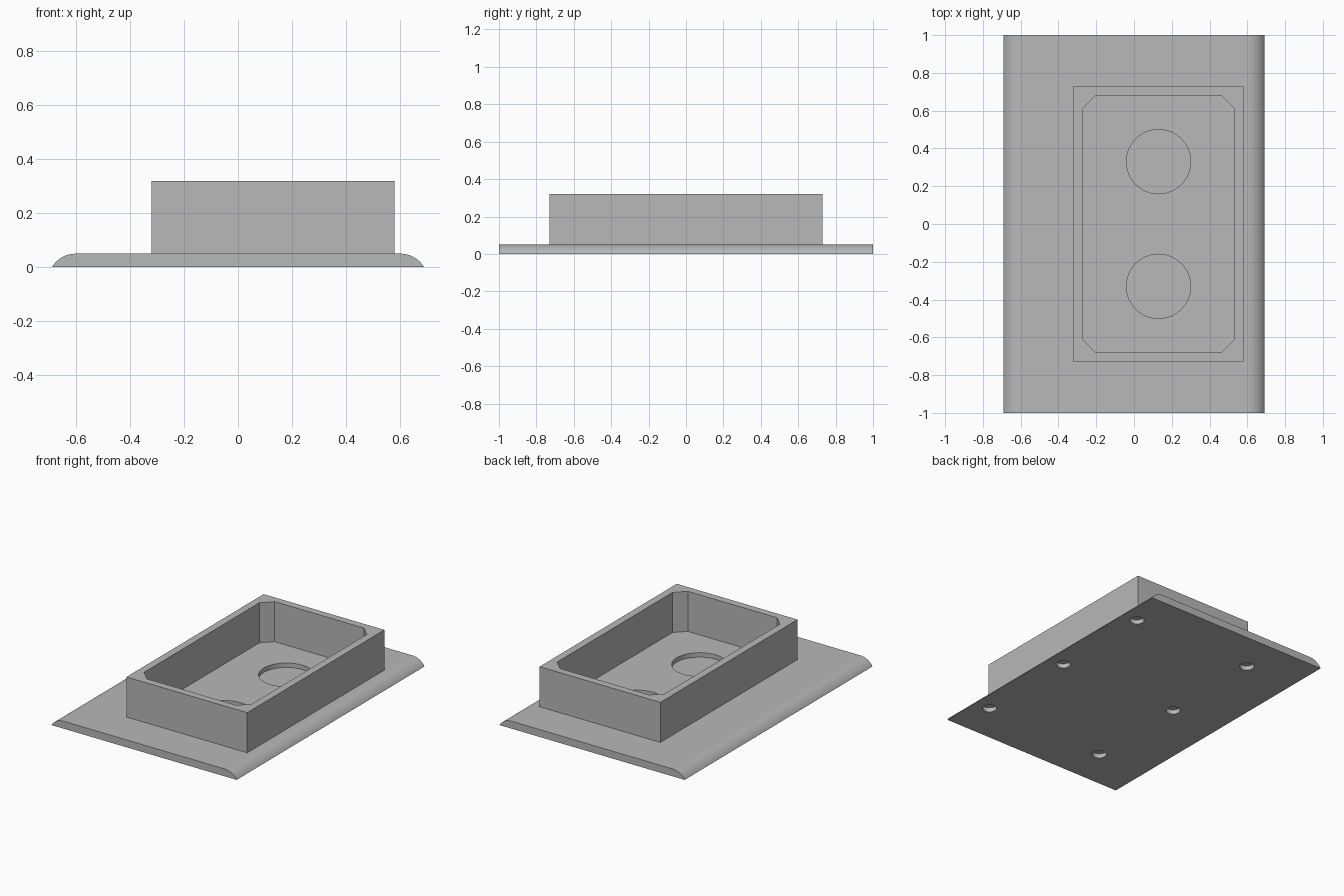
import bpy, bmesh, math
from mathutils import Vector

cube = bpy.data.objects.get("Cube")
if cube:
    bpy.data.objects.remove(cube, do_unlink=True)

grey = bpy.data.materials.new("mid grey")
grey.use_nodes = True
colour = (0.48, 0.48, 0.48, 1)
grey.diffuse_color = colour
grey.node_tree.nodes["Principled BSDF"].inputs["Base Color"].default_value = colour

PLATE_TOP, BOX_TOP = 0.05, 0.32
POCKET_DEPTH = 0.03
BOX_X, BOX_Y = 0.13, 0.73      # box centre in x, half length in y
BOX_HALF = 0.45


def prism(name, outline, offset):
    """Extrude a closed outline of 3D points along an offset."""
    bm = bmesh.new()
    face = bm.faces.new([bm.verts.new(p) for p in outline])
    ext = bmesh.ops.extrude_face_region(bm, geom=[face])
    verts = [v for v in ext["geom"] if isinstance(v, bmesh.types.BMVert)]
    bmesh.ops.translate(bm, verts=verts, vec=Vector(offset))
    bmesh.ops.recalc_face_normals(bm, faces=bm.faces)
    mesh = bpy.data.meshes.new(name)
    bm.to_mesh(mesh)
    bm.free()
    mesh.materials.append(grey)
    obj = bpy.data.objects.new(name, mesh)
    bpy.context.collection.objects.link(obj)
    return obj


def disc(x, y, z, r, n):
    return [(x + r * math.cos(2 * math.pi * i / n),
             y + r * math.sin(2 * math.pi * i / n), z) for i in range(n)]


def cut(target, cutter):
    """Subtract the cutter from the target, then discard the cutter."""
    cutter.hide_render = True
    bpy.ops.object.select_all(action='DESELECT')
    bpy.context.view_layer.objects.active = target
    target.select_set(True)
    mod = target.modifiers.new("cut", 'BOOLEAN')
    mod.operation, mod.solver, mod.object = 'DIFFERENCE', 'EXACT', cutter
    bpy.ops.object.modifier_apply(modifier=mod.name)
    bpy.data.objects.remove(cutter, do_unlink=True)


# Base plate with rounded long edges
half, rim = 0.69, 0.088
radius = (rim ** 2 + PLATE_TOP ** 2) / (2 * PLATE_TOP)
sweep = math.asin(rim / radius)
arc = []
for i in range(11):
    a = sweep * (1 - i / 10)
    arc.append((half - rim + radius * math.sin(a),
                PLATE_TOP - radius * (1 - math.cos(a))))
profile = arc + [(-x, z) for x, z in reversed(arc)]
plate = prism("base_plate", [(x, -1, z) for x, z in profile], (0, 2, 0))

# Two round pockets in the floor of the tray
for y in (-0.33, 0.33):
    cut(plate, prism("pocket_cutter",
                     disc(BOX_X, y, PLATE_TOP - POCKET_DEPTH, 0.17, 64), (0, 0, 0.1)))

# Six small blind holes in the underside
for x in (BOX_X - BOX_HALF, BOX_X + BOX_HALF):
    for y in (-0.72, 0, 0.72):
        cut(plate, prism("hole_cutter", disc(x, y, -0.05, 0.045, 32),
                         (0, 0, 0.05 + POCKET_DEPTH)))

# Open tray wall with chamfered inner corners
signs = [(1, 1), (-1, 1), (-1, -1), (1, -1)]
wall = prism("tray_wall",
             [(BOX_X + sx * BOX_HALF, sy * BOX_Y, PLATE_TOP) for sx, sy in signs],
             (0, 0, BOX_TOP - PLATE_TOP))
ix, iy, ch = BOX_HALF - 0.05, BOX_Y - 0.05, 0.067
inner = []
for sx, sy in signs:
    pair = [(BOX_X + sx * ix, sy * (iy - ch), 0), (BOX_X + sx * (ix - ch), sy * iy, 0)]
    inner += pair if sx == sy else pair[::-1]
cut(wall, prism("tray_cutter", inner, (0, 0, 0.5)))

# Smooth the rounded edges and holes, keep flat areas flat
bpy.ops.object.select_all(action='DESELECT')
plate.select_set(True)
bpy.context.view_layer.objects.active = plate
bpy.ops.object.shade_smooth_by_angle(angle=math.radians(30))
weighted = plate.modifiers.new("weighted normals", 'WEIGHTED_NORMAL')
weighted.keep_sharp = True
